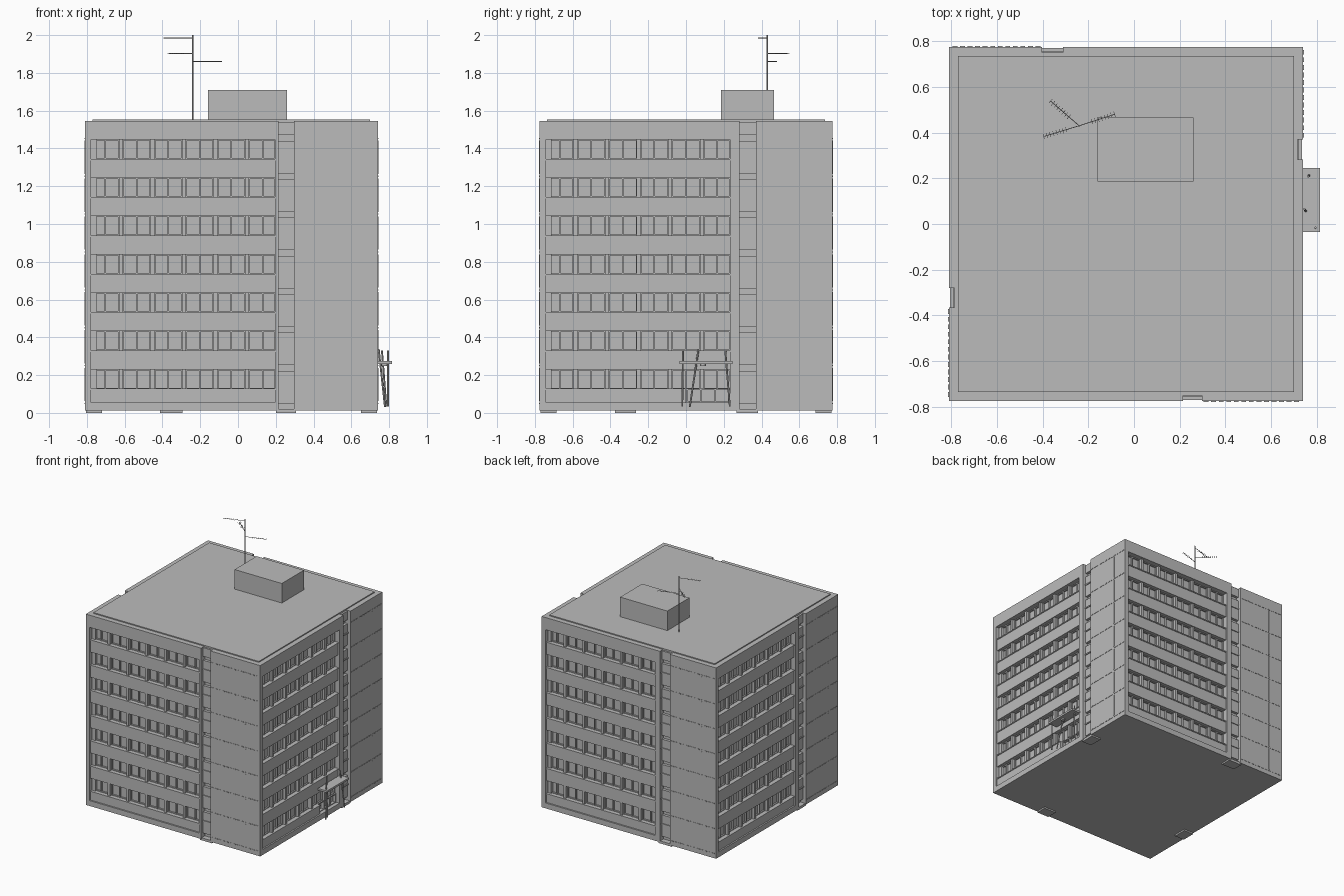
import bpy, bmesh, math
from mathutils import Vector, Matrix

cube = bpy.data.objects.get("Cube")
if cube:
    bpy.data.objects.remove(cube, do_unlink=True)

GREY = (0.5, 0.5, 0.5, 1)
mat = bpy.data.materials.new("concrete grey")
mat.use_nodes = True
mat.diffuse_color = GREY
mat.node_tree.nodes["Principled BSDF"].inputs["Base Color"].default_value = GREY

CX = -0.035            # building centre
H = 0.775              # half width of the outer walls
CORE = 0.722           # half width of the glazing plane
TOP = 1.545
BASE = 0.012
PITCH = 0.2028         # storey height


class Part:
    """Collects boxes and rods into one named object."""

    def __init__(self, name):
        self.name, self.bm = name, bmesh.new()

    def box(self, x, y, z):
        size = [max(a) - min(a) for a in (x, y, z)]
        mid = [sum(a) / 2 for a in (x, y, z)]
        m = Matrix.Translation(mid) @ Matrix.Diagonal((*size, 1))
        bmesh.ops.create_cube(self.bm, size=1, matrix=m)

    def wall(self, u, d, z):
        """Box on a facade: u along the wall, d outward, z up."""
        self.box(u, (-d[0], -d[1]), z)

    def rod(self, a, b, r, sides=8):
        a, b = Vector(a), Vector(b)
        rot = (b - a).to_track_quat('Z', 'Y').to_matrix().to_4x4()
        bmesh.ops.create_cone(self.bm, cap_ends=True, segments=sides, radius1=r,
                              radius2=r, depth=(b - a).length,
                              matrix=Matrix.Translation((a + b) / 2) @ rot)

    def done(self, turn=None):
        if turn is not None:
            self.bm.transform(Matrix.Translation((CX, 0, 0)) @
                              Matrix.Rotation(turn * math.pi / 2, 4, 'Z'))
        mesh = bpy.data.meshes.new(self.name)
        self.bm.to_mesh(mesh)
        self.bm.free()
        mesh.materials.append(mat)
        obj = bpy.data.objects.new(self.name, mesh)
        bpy.context.collection.objects.link(obj)


# Core block and roof
core = Part("core")
core.box((CX - CORE, CX + CORE), (-CORE, CORE), (BASE, TOP))
core.done()
roof = Part("roof_slab")
roof.box((CX - 0.735, CX + 0.735), (-0.735, 0.735), (TOP - 0.01, 1.553))
roof.done()
house = Part("roof_house")
house.box((-0.16, 0.26), (0.185, 0.465), (1.55, 1.71))
house.done()

F0, F1 = -0.742, 0.232       # window field along the wall
Z0, Z1 = 0.055, 1.447        # window field height
WIN_LOW, WIN_H = 0.128, 0.102
BAY = 0.167


def facade(turn, side, s0, s1):
    # Outer wall: frame, floor and top bands, blank wall beyond the slot
    w = Part(side + "_wall")
    full = (BASE, TOP)
    deep = (CORE - 0.01, H)
    w.wall((-H, F0), deep, full)
    w.wall((F1, s0), deep, full)
    w.wall((F0, F1), deep, (Z1, TOP))
    w.wall((F0, F1), deep, (BASE, Z0))
    w.wall((s1, H), (0.745, H), full)
    w.wall((s1, 0.745), (CORE - 0.01, 0.745), full)
    w.done(turn)

    # Spandrel bands with a thin sill on each
    sp = Part(side + "_spandrels")
    for i in range(7):
        low = Z0 if i == 0 else WIN_LOW + WIN_H + (i - 1) * PITCH
        high = WIN_LOW + i * PITCH
        end = 0.0 if (i == 0 and side == "right") else F1
        sp.wall((F0, end), (CORE - 0.01, 0.763), (low, high))
        sp.wall((F0, end), (CORE, 0.768), (high - 0.008, high))
    sp.done(turn)

    # Window bays: piers, centre mullions and slim frames
    win = Part(side + "_windows")
    for i in range(7):
        z = WIN_LOW + i * PITCH
        for j in range(6):
            a = F0 + j * BAY
            b = min(a + BAY - 0.02, F1)
            mid = a + (BAY - 0.02) / 2
            if j < 5:
                win.wall((b, a + BAY), (CORE - 0.01, 0.755), (z, z + WIN_H))
            win.wall((mid - 0.004, mid + 0.004), (CORE, 0.737), (z, z + WIN_H))
            for e in (z, z + WIN_H - 0.005):
                win.wall((a, b), (CORE, 0.734), (e, e + 0.005))
            for e in (a, b - 0.005):
                win.wall((e, e + 0.005), (CORE, 0.734), (z, z + WIN_H))
    win.done(turn)

    # Recessed vertical slot with stacked panels and a foot
    sl = Part(side + "_slot_panels")
    sl.wall((s0, s1), (CORE - 0.01, 0.728), (BASE, TOP - 0.005))
    for i in range(7):
        z = 0.05 + i * PITCH
        sl.wall((s0, s1), (CORE, 0.75), (z, z + 0.172))
        sl.wall((s0, s1), (CORE, 0.757), (z + 0.095, z + 0.105))
    sl.wall((s0, s1), (CORE, 0.75), (1.47, TOP - 0.005))
    sl.wall((s0 - 0.015, s1 + 0.01), (0.685, 0.77), (0, 0.02))
    sl.done(turn)

    # Dashed joint strips on the blank wall
    jt = Part(side + "_wall_joints")
    proud = (H - 0.002, H + 0.003)
    for i in range(8):
        z = 0.05 + i * 0.2005
        u = s1 + 0.008
        while u < H - 0.02:
            jt.wall((u, u + 0.021), proud, (z - 0.003, z + 0.003))
            u += 0.033
        if i < 7:
            jt.wall((0.643, 0.65), proud, (z + 0.012, z + 0.188))
    jt.done(turn)


facade(0, "front", 0.25, 0.332)
facade(1, "right", 0.283, 0.37)
facade(2, "back", 0.275, 0.367)
facade(3, "left", 0.28, 0.365)

# Entrance glazing below the canopy
door = Part("entrance_door")
for u in (0.003, 0.075, 0.15, 0.222):
    door.wall((u, u + 0.008), (CORE, 0.745), (Z0, WIN_LOW))
door.wall((0, F1), (CORE, 0.745), (WIN_LOW - 0.008, WIN_LOW))
door.wall((0, F1), (CORE, 0.745), (Z0, Z0 + 0.006))
door.done(1)

# Entrance canopy on leaning posts
canopy = Part("canopy")
canopy.box((0.735, 0.815), (-0.035, 0.245), (0.26, 0.275))
canopy.rod((0.775, 0.09, 0.248), (0.775, 0.09, 0.262), 0.016, 12)
canopy.done()
posts = Part("canopy_posts")
posts.rod((0.795, -0.02, 0.035), (0.795, -0.016, 0.33), 0.005)
posts.rod((0.778, 0.02, 0.032), (0.745, 0.066, 0.337), 0.005)
posts.rod((0.785, 0.232, 0.035), (0.762, 0.208, 0.33), 0.005)
posts.done()

# Aerial: mast, three booms and their cross rods
aerial = Part("aerial")
MAST = Vector((-0.24, 0.43, 0))
aerial.rod(MAST + Vector((0, 0, 1.55)), MAST + Vector((0, 0, 2.0)), 0.004)
for dx, dy, z in ((-0.155, -0.047, 1.985), (-0.125, 0.108, 1.902), (0.155, 0.05, 1.86)):
    start = MAST + Vector((0, 0, z))
    boom = Vector((dx, dy, 0))
    aerial.rod(start, start + boom, 0.002, 6)
    across = boom.normalized().cross(Vector((0, 0, 1))) * 0.012
    for k in range(4, 12):
        p = start + boom * (k / 11)
        aerial.rod(p - across, p + across, 0.001, 4)
aerial.done()
